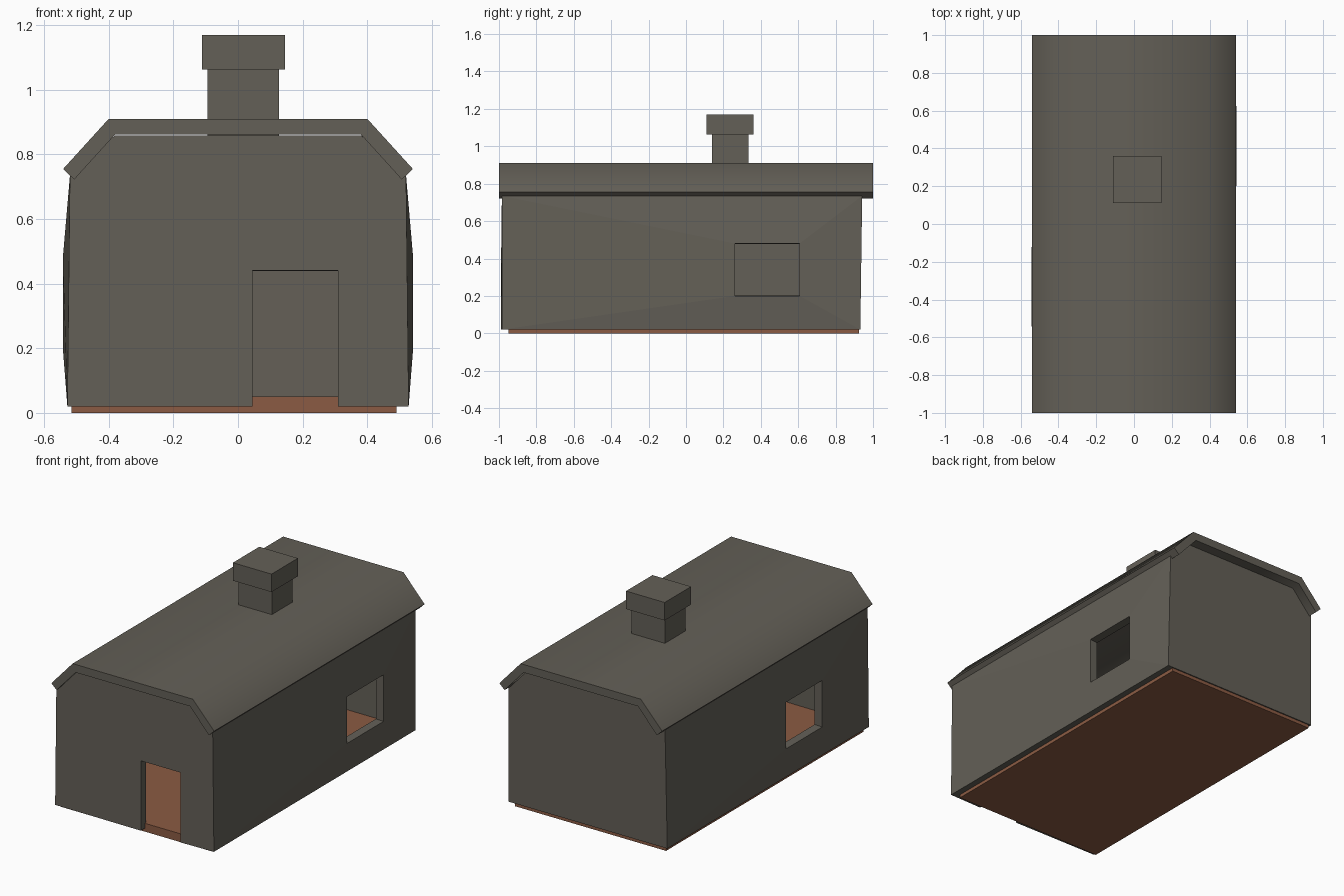
import bpy, bmesh, math

if "Cube" in bpy.data.objects:
    bpy.data.objects.remove(bpy.data.objects["Cube"])


def material(name, rgb):
    m = bpy.data.materials.new(name)
    m.diffuse_color = (*rgb, 1)
    m.use_nodes = True
    m.node_tree.nodes["Principled BSDF"].inputs["Base Color"].default_value = m.diffuse_color
    return m


STONE = material("stone grey", (0.127, 0.117, 0.096))
WOOD = material("floor brown", (0.258, 0.105, 0.056))


def finish(name, bm, mat):
    me = bpy.data.meshes.new(name)
    bm.to_mesh(me)
    bm.free()
    ob = bpy.data.objects.new(name, me)
    bpy.context.collection.objects.link(ob)
    me.materials.append(mat)
    return ob


def box(name, lo, hi, mat):
    bm = bmesh.new()
    bmesh.ops.create_cube(bm, size=1)
    for v in bm.verts:
        v.co = [(l + h) / 2 + c * (h - l) for l, h, c in zip(lo, hi, v.co)]
    return finish(name, bm, mat)


# Floor slab
box("floor", (-0.515, -0.95, 0), (0.49, 0.925, 0.05), WOOD)

# Walls: one outer shell, thickened inward
Z0, ZE, ZT = 0.02, 0.735, 0.858
XB, XT, XR = 0.528, 0.52, 0.382
YF, YB0, YB1 = -0.983, 0.932, 0.942
bm = bmesh.new()


def add_face(points):
    bm.faces.new([bm.verts.new(p) for p in points])


def side_wall(s, y0, y1):
    """Wall panel around a slightly bulging window opening."""
    outer = [(s * XB, YF, Z0), (s * XB, YB0, Z0), (s * XT, YB1, ZE), (s * XT, YF, ZE)]
    w = s * 0.542
    inner = [(w, y0, 0.20), (w, y1, 0.20), (w, y1, 0.48), (w, y0, 0.48)]
    for k in range(4):
        n = (k + 1) % 4
        quad = [outer[k], outer[n], inner[n], inner[k]]
        add_face(quad if s > 0 else quad[::-1])


side_wall(1, 0.262, 0.608)
side_wall(-1, -0.52, -0.175)

# Front gable with door opening
yd = -0.988
add_face([(-XB, YF, Z0), (0.045, yd, Z0), (0.045, yd, 0.44), (0.31, yd, 0.44),
          (0.31, yd, Z0), (XB, YF, Z0), (XT, YF, ZE), (XR, YF, ZT),
          (-XR, YF, ZT), (-XT, YF, ZE)])
# Back gable
add_face([(XB, YB0, Z0), (-XB, YB0, Z0), (-XT, YB1, ZE), (-XR, YB1, ZT),
          (XR, YB1, ZT), (XT, YB1, ZE)])
bmesh.ops.remove_doubles(bm, verts=bm.verts, dist=0.0005)
walls = finish("walls", bm, STONE)
mod = walls.modifiers.new("thickness", "SOLIDIFY")
mod.thickness = 0.05
mod.offset = -1
mod.use_even_offset = True

# Roof: bent slab profile extruded along y
half = [(0.40, 0.91), (0.541, 0.755), (0.507, 0.722), (0.38, 0.862)]
profile = half + [(-x, z) for x, z in reversed(half)]
bm = bmesh.new()
front = [bm.verts.new((x, -1, z)) for x, z in profile]
back = [bm.verts.new((x, 1, z)) for x, z in profile]
n = len(profile)
for i in range(n):
    j = (i + 1) % n
    bm.faces.new((front[i], front[j], back[j], back[i]))
bm.faces.new(front)
bm.faces.new(back[::-1])
bmesh.ops.recalc_face_normals(bm, faces=bm.faces)
roof = finish("roof", bm, STONE)
bpy.context.view_layer.objects.active = roof
roof.select_set(True)
bpy.ops.object.shade_smooth_by_angle(angle=math.radians(60))

# Chimney
box("chimney_shaft", (-0.094, 0.14, 0.858), (0.127, 0.335, 1.062), STONE)
box("chimney_cap", (-0.111, 0.11, 1.062), (0.146, 0.361, 1.17), STONE)
